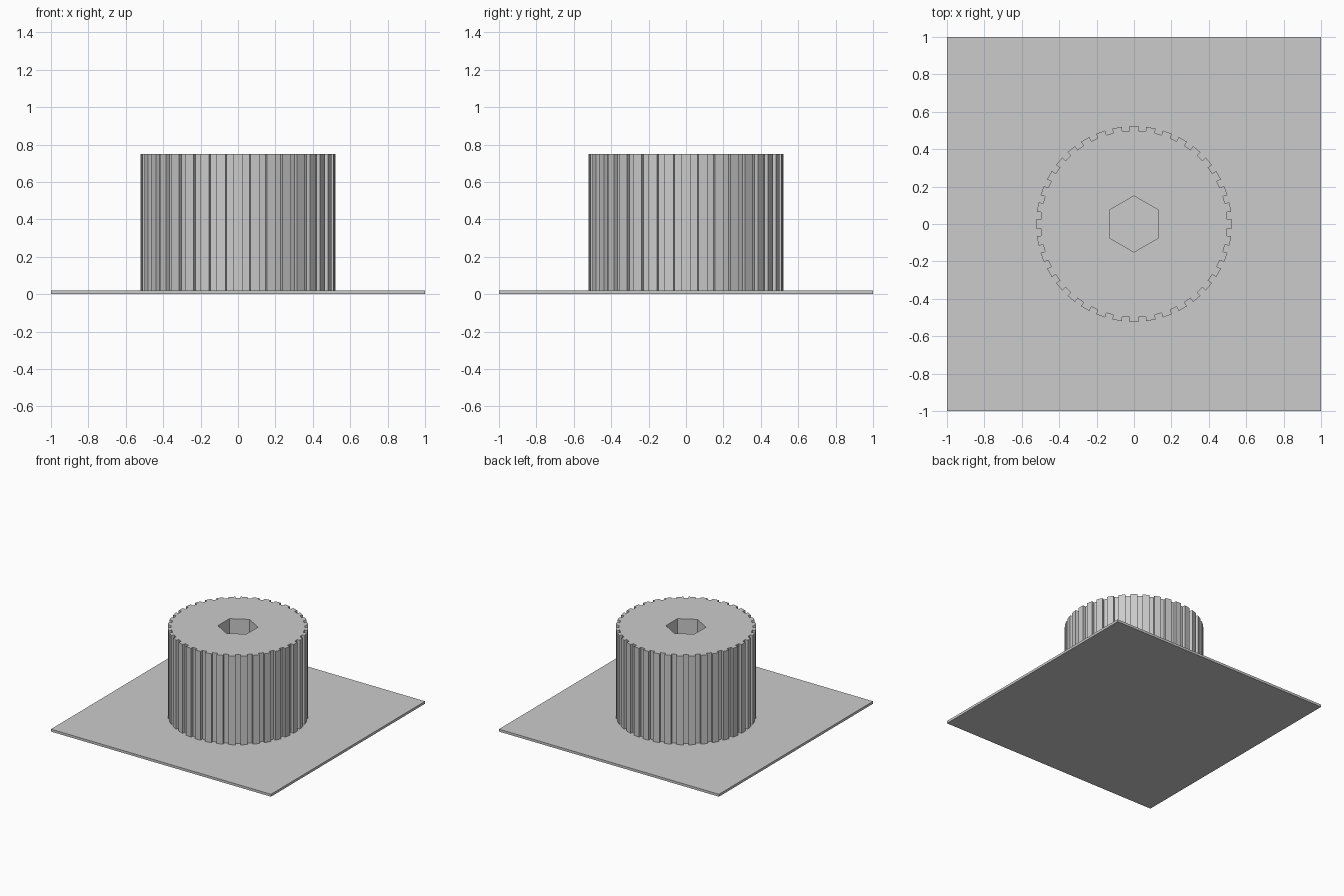
import bpy
import bmesh
from math import sin, cos, radians
from mathutils import Vector

cube = bpy.data.objects.get("Cube")
if cube:
    bpy.data.objects.remove(cube)

PLATE_TOP, GEAR_TOP = 0.02, 0.75
TEETH = 36
TIP, ROOT, BORE = 0.523, 0.498, 0.15

# Single grey material
grey = bpy.data.materials.new("grey")
grey.use_nodes = True
colour = (0.6, 0.6, 0.6, 1)
grey.diffuse_color = colour
grey.node_tree.nodes["Principled BSDF"].inputs["Base Color"].default_value = colour


def polar(radius, degrees):
    return radius * cos(radians(degrees)), radius * sin(radians(degrees))


def prism(name, loops, bottom, top):
    """Fill closed outlines (holes included) and extrude them upwards."""
    bm = bmesh.new()
    edges = []
    for loop in loops:
        verts = [bm.verts.new((x, y, bottom)) for x, y in loop]
        edges += [bm.edges.new((a, b)) for a, b in zip(verts, verts[1:] + verts[:1])]
    bmesh.ops.triangle_fill(bm, edges=edges, use_beauty=True, normal=Vector((0, 0, 1)))
    result = bmesh.ops.extrude_face_region(bm, geom=bm.faces[:], use_keep_orig=True)
    raised = [v for v in result["geom"] if isinstance(v, bmesh.types.BMVert)]
    bmesh.ops.translate(bm, verts=raised, vec=(0, 0, top - bottom))
    bmesh.ops.recalc_face_normals(bm, faces=bm.faces[:])
    mesh = bpy.data.meshes.new(name)
    bm.to_mesh(mesh)
    bm.free()
    mesh.materials.append(grey)
    obj = bpy.data.objects.new(name, mesh)
    bpy.context.collection.objects.link(obj)
    return obj


# Thin square base plate
prism("base_plate", [[(-1, -1), (1, -1), (1, 1), (-1, 1)]], 0, PLATE_TOP)

# Toothed drum with a hexagonal bore
outline = []
for i in range(TEETH):
    centre = i * 360 / TEETH
    for radius, offset in ((ROOT, -2.8), (TIP, -2.8), (TIP, 2.8), (ROOT, 2.8)):
        outline.append(polar(radius, centre + offset))
hexagon = [polar(BORE, 30 + 60 * i) for i in range(6)]
prism("toothed_drum", [outline, hexagon], PLATE_TOP, GEAR_TOP)
